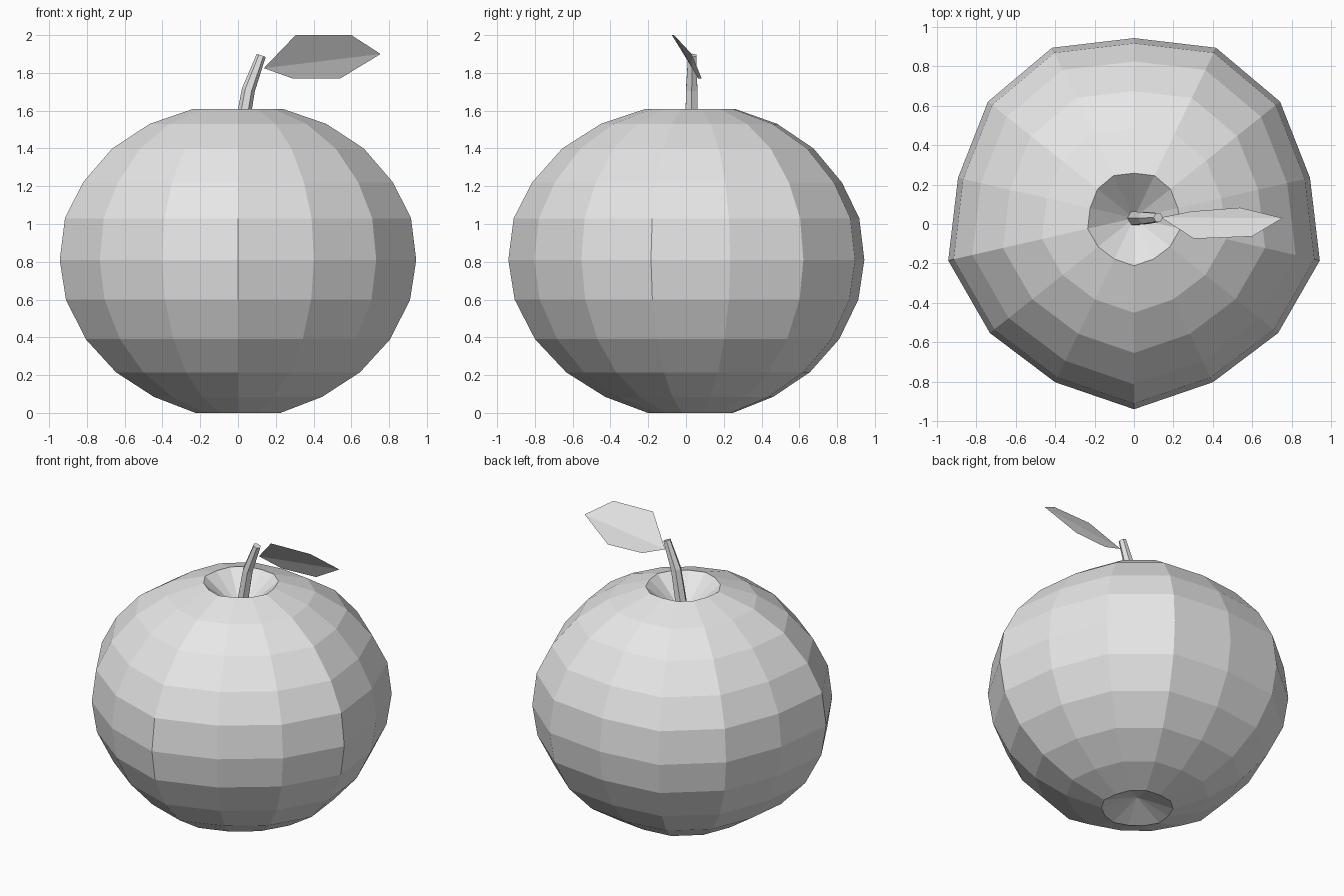
import bpy, bmesh, math
from mathutils import Vector

cube = bpy.data.objects.get("Cube")
if cube:
    bpy.data.objects.remove(cube, do_unlink=True)

# Single plain grey
grey = bpy.data.materials.new("plain_grey")
grey.use_nodes = True
grey.diffuse_color = (0.8, 0.8, 0.8, 1)
grey.node_tree.nodes["Principled BSDF"].inputs["Base Color"].default_value = (0.8, 0.8, 0.8, 1)

CENTRE_Y = 0.03


def finish(bm, name, solid=True):
    if solid:
        bmesh.ops.recalc_face_normals(bm, faces=bm.faces)
    mesh = bpy.data.meshes.new(name)
    bm.to_mesh(mesh)
    bm.free()
    mesh.materials.append(grey)
    obj = bpy.data.objects.new(name, mesh)
    bpy.context.collection.objects.link(obj)
    return obj


def bridge(bm, rings):
    """Join neighbouring rings of equal length with quads."""
    for low, high in zip(rings, rings[1:]):
        for i in range(len(low)):
            j = (i + 1) % len(low)
            bm.faces.new((low[i], low[j], high[j], high[i]))


def fan(bm, ring, tip):
    for i in range(len(ring)):
        bm.faces.new((ring[i], ring[(i + 1) % len(ring)], tip))


# Fruit body: faceted lathe with five soft lobes and a dimple at each end
SIDES = 14
profile = [(0.225, 0.0), (0.445, 0.085), (0.645, 0.215), (0.805, 0.39),
           (0.91, 0.6), (0.9425, 0.81), (0.915, 1.03), (0.82, 1.22),
           (0.665, 1.4), (0.467, 1.53), (0.235, 1.61)]
bm = bmesh.new()
rings = []
for radius, z in profile:
    ring = []
    for i in range(SIDES):
        a = math.tau * i / SIDES
        r = radius * (1 + 0.03 * math.cos(5 * a))
        ring.append(bm.verts.new((r * math.sin(a), CENTRE_Y - r * math.cos(a), z)))
    rings.append(ring)
bridge(bm, rings)
fan(bm, rings[0], bm.verts.new((0, CENTRE_Y, 0.08)))
fan(bm, rings[-1], bm.verts.new((0, CENTRE_Y, 1.41)))
finish(bm, "fruit_body")

# Stem: bent, tapering six-sided rod
path = [Vector((0, CENTRE_Y, 1.4)), Vector((0.055, CENTRE_Y, 1.71)),
        Vector((0.123, CENTRE_Y + 0.003, 1.893))]
radii = (0.04, 0.035, 0.025)
bm = bmesh.new()
rings = []
for k, (point, radius) in enumerate(zip(path, radii)):
    along = (path[min(k + 1, 2)] - path[max(k - 1, 0)]).normalized()
    side = Vector((0, 1, 0))
    out = side.cross(along).normalized()
    rings.append([bm.verts.new(point + radius * (math.cos(a) * out + math.sin(a) * side))
                  for a in (math.tau * i / 6 for i in range(6))])
bridge(bm, rings)
bm.faces.new(rings[0])
bm.faces.new(rings[-1])
finish(bm, "stem")

# Leaf: two flat halves folded along the midrib
bm = bmesh.new()
base, top_in, top_out, tip, low_out, low_in = [bm.verts.new(p) for p in (
    (0.137, 0.033, 1.825), (0.305, -0.075, 2.0), (0.6, -0.063, 2.0),
    (0.755, 0.03, 1.9), (0.54, 0.083, 1.77), (0.29, 0.064, 1.77))]
bm.faces.new((base, tip, top_out, top_in))
bm.faces.new((base, low_in, low_out, tip))
bm.normal_update()
for face in bm.faces:
    if face.normal.z < 0:
        face.normal_flip()
finish(bm, "leaf", solid=False)
